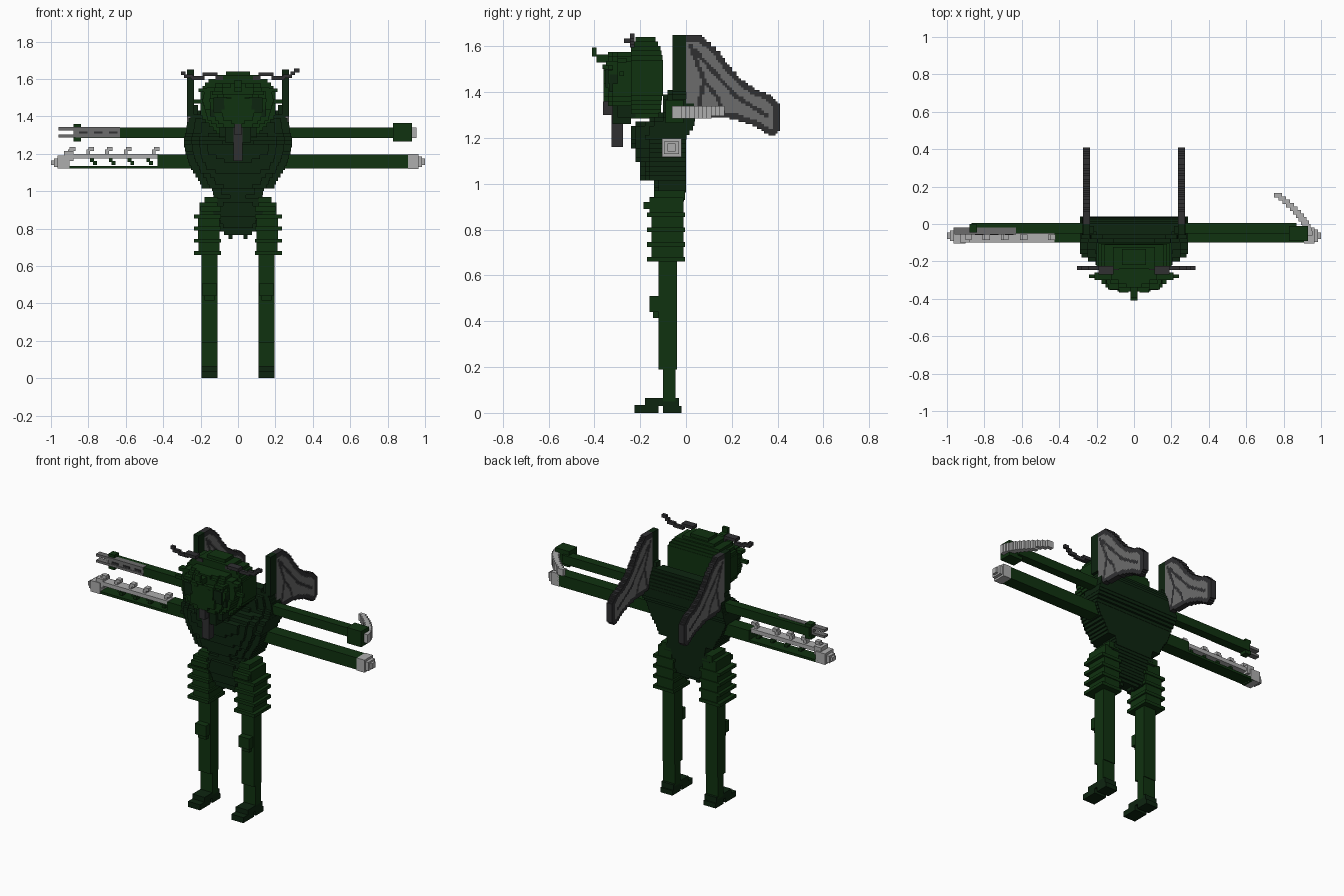
import bpy, bmesh, math
from mathutils import Vector

cube = bpy.data.objects.get("Cube")
if cube:
    bpy.data.objects.remove(cube, do_unlink=True)


def material(name, rgb):
    m = bpy.data.materials.new(name)
    m.use_nodes = True
    m.diffuse_color = (*rgb, 1)
    m.node_tree.nodes["Principled BSDF"].inputs["Base Color"].default_value = (*rgb, 1)
    return m


GREEN = material("leaf green", (0.005, 0.032, 0.005))
DARK = material("deep green", (0.004, 0.018, 0.005))
CHAR = material("charcoal", (0.029, 0.029, 0.031))
GREY = material("mid grey", (0.15, 0.15, 0.15))
LIGHT = material("light grey", (0.42, 0.42, 0.42))
V = 0.02  # block size


def blocks(name, boxes, *mats, mirror=False):
    """One object from boxes (x0, x1, y0, y1, z0, z1[, material slot])."""
    bm = bmesh.new()
    for b in boxes:
        slot = b[6] if len(b) > 6 else 0
        for s in ((1, -1) if mirror else (1,)):
            x0, x1 = sorted((b[0] * s, b[1] * s))
            vs = [bm.verts.new((x, y, z)) for x in (x0, x1) for y in b[2:4] for z in b[4:6]]
            for q in ((0, 1, 3, 2), (4, 6, 7, 5), (0, 4, 5, 1), (2, 3, 7, 6), (0, 2, 6, 4), (1, 5, 7, 3)):
                bm.faces.new([vs[i] for i in q]).material_index = slot
    bmesh.ops.recalc_face_normals(bm, faces=bm.faces)
    me = bpy.data.meshes.new(name)
    bm.to_mesh(me)
    bm.free()
    for m in mats:
        me.materials.append(m)
    ob = bpy.data.objects.new(name, me)
    bpy.context.collection.objects.link(ob)
    return ob


def lerp_rows(rows, t):
    for a, b in zip(rows, rows[1:]):
        if t <= b[0]:
            k = max(0, (t - a[0]) / (b[0] - a[0]))
            return [p + (q - p) * k for p, q in zip(a[1:], b[1:])]
    return rows[-1][1:]


def stepped(name, rows, mat, power=3):
    """Blocky rounded-front body from rows (z, half width, front y, back y)."""
    boxes = []
    n = round((rows[-1][0] - rows[0][0]) / V)
    h = (rows[-1][0] - rows[0][0]) / n
    for i in range(n):
        z = rows[0][0] + i * h
        w, front, back = lerp_rows(rows, z + h / 2)
        steps = max(2, round(w / (2 * V)))
        for j in range(steps):
            y = back + (front - back) * (1 - (j / steps) ** power) ** (1 / power)
            outer = w * (j + 1) / steps
            boxes.append((-outer, outer, round(y / V) * V, back, z, z + h))
    return blocks(name, boxes, mat)


# Body
stepped("torso", [(1.015, .19, -.19, 0), (1.06, .21, -.20, 0), (1.12, .25, -.22, 0),
                  (1.20, .28, -.24, 0), (1.25, .29, -.24, .035), (1.28, .29, -.17, .04),
                  (1.31, .28, -.10, .04), (1.37, .27, -.10, .03), (1.43, .24, -.06, 0)], DARK)
stepped("abdomen", [(.765, .06, -.11, -.05), (.80, .11, -.13, -.03), (.88, .18, -.16, -.02),
                    (.92, .17, -.16, -.01), (.97, .13, -.13, 0), (1.02, .14, -.15, 0)], DARK)
blocks("tail_spikes", [(.03, .05, -.10, -.06, .745, .78)], DARK, mirror=True)

# Head and face
stepped("head", [(1.285, .09, -.25, -.11), (1.34, .14, -.25, -.11), (1.40, .20, -.25, -.10),
                 (1.54, .20, -.25, -.10), (1.59, .16, -.25, -.11), (1.64, .04, -.22, -.14)], GREEN, 5)
stepped("face", [(1.34, .10, -.33, -.23), (1.38, .16, -.36, -.23), (1.48, .19, -.36, -.23),
                 (1.54, .18, -.34, -.23), (1.575, .10, -.33, -.23)], GREEN, 2)
blocks("eyes", [(.06, .13, -.352, -.28, 1.42, 1.50), (.08, .15, -.335, -.28, 1.40, 1.48)], DARK, mirror=True)
blocks("brows", [(.03, .08, -.365, -.30, 1.50, 1.52), (.08, .14, -.35, -.28, 1.515, 1.535),
                 (.14, .21, -.30, -.26, 1.53, 1.55), (.19, .24, -.29, -.27, 1.47, 1.49)], GREEN, mirror=True)
blocks("horn", [(-.02, .02, -.39, -.32, 1.53, 1.565), (-.02, .02, -.41, -.39, 1.555, 1.595)], GREEN)
blocks("mouth_tube", [(-.025, .025, -.325, -.275, 1.16, 1.36), (-.02, .02, -.362, -.32, 1.30, 1.36)], CHAR)
blocks("mandibles", [(.025, .07, -.32, -.24, 1.26, 1.35), (.05, .10, -.30, -.22, 1.29, 1.36)], DARK, mirror=True)
blocks("antennae", [(.08, .12, -.245, -.225, 1.595, 1.615), (.11, .19, -.27, -.225, 1.615, 1.635),
                    (.18, .25, -.245, -.225, 1.595, 1.615), (.24, .29, -.245, -.225, 1.605, 1.625),
                    (.28, .305, -.245, -.225, 1.62, 1.64)], CHAR, mirror=True)
blocks("antenna_tip", [(.30, .33, -.245, -.225, 1.635, 1.655)], CHAR)

# Wings: blocks coloured as rim, vein or membrane
TOP = [(0, 1.65), (.06, 1.65), (.10, 1.62), (.15, 1.57), (.20, 1.50), (.25, 1.45),
       (.30, 1.415), (.36, 1.39), (.41, 1.35)]
LOW = [(0, 1.30), (.15, 1.29), (.22, 1.28), (.30, 1.25), (.35, 1.22), (.385, 1.205), (.41, 1.24)]
VEINS = [[(.02, 1.60), (.08, 1.45), (.05, 1.32)], [(.08, 1.45), (.14, 1.37), (.16, 1.31)],
         [(.04, 1.58), (.12, 1.49), (.22, 1.38), (.35, 1.30)]]


def vein_distance(y, z):
    p, best = Vector((y, z)), 9
    for path in VEINS:
        for a, b in zip(path, path[1:]):
            a, b = Vector(a), Vector(b)
            k = max(0, min(1, (p - a).dot(b - a) / (b - a).length_squared))
            best = min(best, (p - a - (b - a) * k).length)
    return best


def in_wing(y, z):
    return 0 < y < .41 and lerp_rows(LOW, y)[0] < z < lerp_rows(TOP, y)[0]


c = V / 2
wing = []
for i in range(41):
    for k in range(46):
        y, z = (i + .5) * c, 1.2 + (k + .5) * c
        if not in_wing(y, z):
            continue
        edge = not all(in_wing(y + .028 * math.cos(a * math.pi / 4), z + .028 * math.sin(a * math.pi / 4))
                       for a in range(8) if y > .03 or a in (1, 0, 2, 6, 7))
        slot = 0 if edge or vein_distance(y, z) < .009 else 1
        last = wing[-1] if wing else None
        if last and last[2] == i * c and last[6] == slot and abs(last[5] - z + c / 2) < 1e-6:
            wing[-1] = (*last[:5], z + c / 2, slot)
        else:
            wing.append((.235, .272, i * c, i * c + c, z - c / 2, z + c / 2, slot))
blocks("wings", wing, CHAR, GREY, mirror=True)
blocks("wing_posts", [(.235, .272, -.06, 0, 1.40, 1.65), (.215, .24, -.05, -.01, 1.40, 1.46)], DARK, mirror=True)

# Legs with ringed thighs and stepped feet
legs = [(.11, .195, -.12, -.04, .19, .88), (.11, .195, -.10, -.045, .05, .19),
        (.115, .19, -.16, -.11, .44, .51), (.125, .18, -.145, -.11, .415, .44),
        (.10, .215, -.15, -.01, .74, .87), (.11, .205, -.16, -.01, .87, .94)]
legs += [(.09, .235, -.17, -.004, z, z + .02) for z in (.66, .725, .79, .855)]
legs += [(.10, .21, -.15, -.01, .67, .74), (.09, .20, -.185, -.02, .89, .92), (.11, .18, -.14, -.005, .93, .97)]
blocks("legs", legs, GREEN, mirror=True)
blocks("feet", [(.11, .195, -.225, -.12, 0, .035), (.11, .195, -.18, -.03, .03, .065),
                (.11, .195, -.10, -.02, 0, .03)], DARK, mirror=True)

# Upper arms, barrel weapon and hooked claw
blocks("upper_arms", [(.25, .87, -.05, .005, 1.285, 1.34)], GREEN, mirror=True)
blocks("left_hand", [(.83, .93, -.09, -.01, 1.265, 1.365)], GREEN)
blocks("barrel_weapon", [(-.96, -.63, -.056, -.02, 1.288, 1.303), (-.96, -.63, -.056, -.02, 1.325, 1.342),
                         (-.88, -.63, -.053, -.02, 1.30, 1.33)], GREY)
blocks("weapon_inlays", [(x, x + .045, -.058, -.05, 1.308, 1.32) for x in (-.85, -.77, -.69)], CHAR)
blocks("weapon_sights", [(-.88, -.84, -.045, 0, 1.265, 1.29), (-.88, -.84, -.045, 0, 1.34, 1.36)], GREEN)
claw = []
for i in range(12):
    t = i / 11
    y, x = -.05 + .205 * t, .935 - .165 * t ** 1.6
    claw.append((x - .022, x + .02, y - .012, y + .012, 1.285 + .012 * (t > .8), 1.34))
blocks("hook_claw", claw, LIGHT)

# Lower arms, spike tip and saw blade
blocks("left_lower_arm", [(.2, .92, -.10, -.02, 1.12, 1.195)], GREEN)
blocks("left_tip", [(.91, .965, -.105, -.02, 1.118, 1.198), (.965, .985, -.095, -.03, 1.13, 1.185),
                    (.985, 1, -.08, -.045, 1.14, 1.175)], LIGHT)
blocks("right_lower_arm", [(-.43, -.2, -.10, -.02, 1.12, 1.195), (-.92, -.42, -.10, -.02, 1.12, 1.135)], GREEN)
saw = [(-.92, -.425, -.10, -.04, 1.175, 1.2), (-.965, -.90, -.105, -.02, 1.12, 1.19),
       (-.985, -.96, -.09, -.035, 1.13, 1.175), (-1, -.98, -.08, -.045, 1.14, 1.165),
       (-.93, -.88, -.10, -.03, 1.16, 1.215)]
for x in (-.91, -.81, -.71, -.61, -.46):
    saw += [(x, x + .02, -.085, -.055, 1.2, 1.222), (x + .01, x + .04, -.085, -.055, 1.215, 1.235)]
blocks("saw_blade", saw, LIGHT)
blocks("saw_teeth", [b for x in (-.79, -.69, -.59, -.49) for b in (
    (x, x + .02, -.085, -.055, 1.155, 1.178), (x + .015, x + .035, -.085, -.055, 1.14, 1.16))], GREEN)
